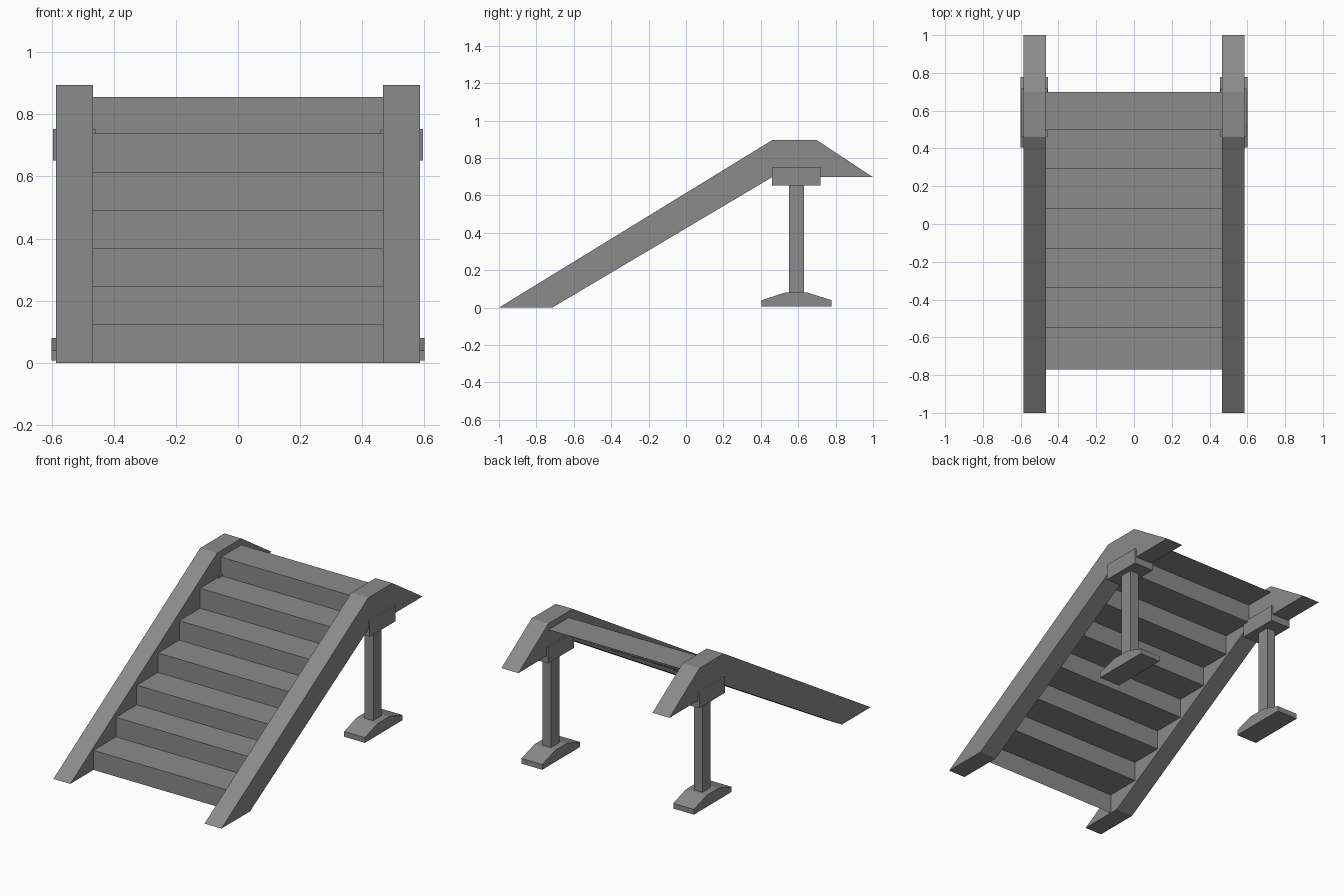
import bpy

if "Cube" in bpy.data.objects:
    bpy.data.objects.remove(bpy.data.objects["Cube"])

# Dark grey for every part
grey = bpy.data.materials.new("dark_grey")
grey.diffuse_color = (0.257, 0.257, 0.257, 1)
grey.use_nodes = True
grey.node_tree.nodes["Principled BSDF"].inputs["Base Color"].default_value = grey.diffuse_color


def mesh_object(name, verts, faces):
    mesh = bpy.data.meshes.new(name)
    mesh.from_pydata(verts, [], faces)
    mesh.update()
    mesh.materials.append(grey)
    obj = bpy.data.objects.new(name, mesh)
    bpy.context.collection.objects.link(obj)
    return obj


def extrude_profile(name, profile, x0, x1):
    """Solid from a counter-clockwise (y, z) profile, spanning x0 to x1."""
    n = len(profile)
    verts = [(x, y, z) for x in (x0, x1) for y, z in profile]
    faces = [tuple(reversed(range(n))), tuple(range(n, 2 * n))]
    faces += [(i, (i + 1) % n, n + (i + 1) % n, n + i) for i in range(n)]
    return mesh_object(name, verts, faces)


def rect(y0, y1, z0, z1):
    return [(y0, z0), (y1, z0), (y1, z1), (y0, z1)]


# Profiles of the side parts
stringer = [(-1, 0), (-0.715, 0), (0.46, 0.697), (1, 0.697), (0.70, 0.895), (0.46, 0.895)]
foot = [(0.405, 0.007), (0.778, 0.007), (0.778, 0.04), (0.65, 0.08), (0.53, 0.08), (0.405, 0.04)]
parts = [
    ("stringer", stringer, 0.467, 0.585),
    ("bracket", rect(0.46, 0.718, 0.652, 0.752), 0.458, 0.595),
    ("post", rect(0.55, 0.632, 0.07, 0.66), 0.497, 0.557),
    ("foot", foot, 0.456, 0.6),
]

# Stringer, bracket, post and foot on each side
for name, profile, x0, x1 in parts:
    extrude_profile("right_" + name, profile, x0, x1)
    extrude_profile("left_" + name, profile, -x1, -x0)

# Folded sheet of risers and treads
riser_y = [-0.77, -0.547, -0.34, -0.129, 0.083, 0.29, 0.498, 0.70]
tread_z = [0, 0.123, 0.246, 0.369, 0.491, 0.613, 0.738, 0.855]
path = [(riser_y[0], 0)]
for i in range(7):
    path += [(riser_y[i], tread_z[i + 1]), (riser_y[i + 1], tread_z[i + 1])]
verts = [(x, y, z) for y, z in path for x in (-0.467, 0.467)]
faces = [(2 * i, 2 * i + 1, 2 * i + 3, 2 * i + 2) for i in range(len(path) - 1)]
mesh_object("steps", verts, faces)
